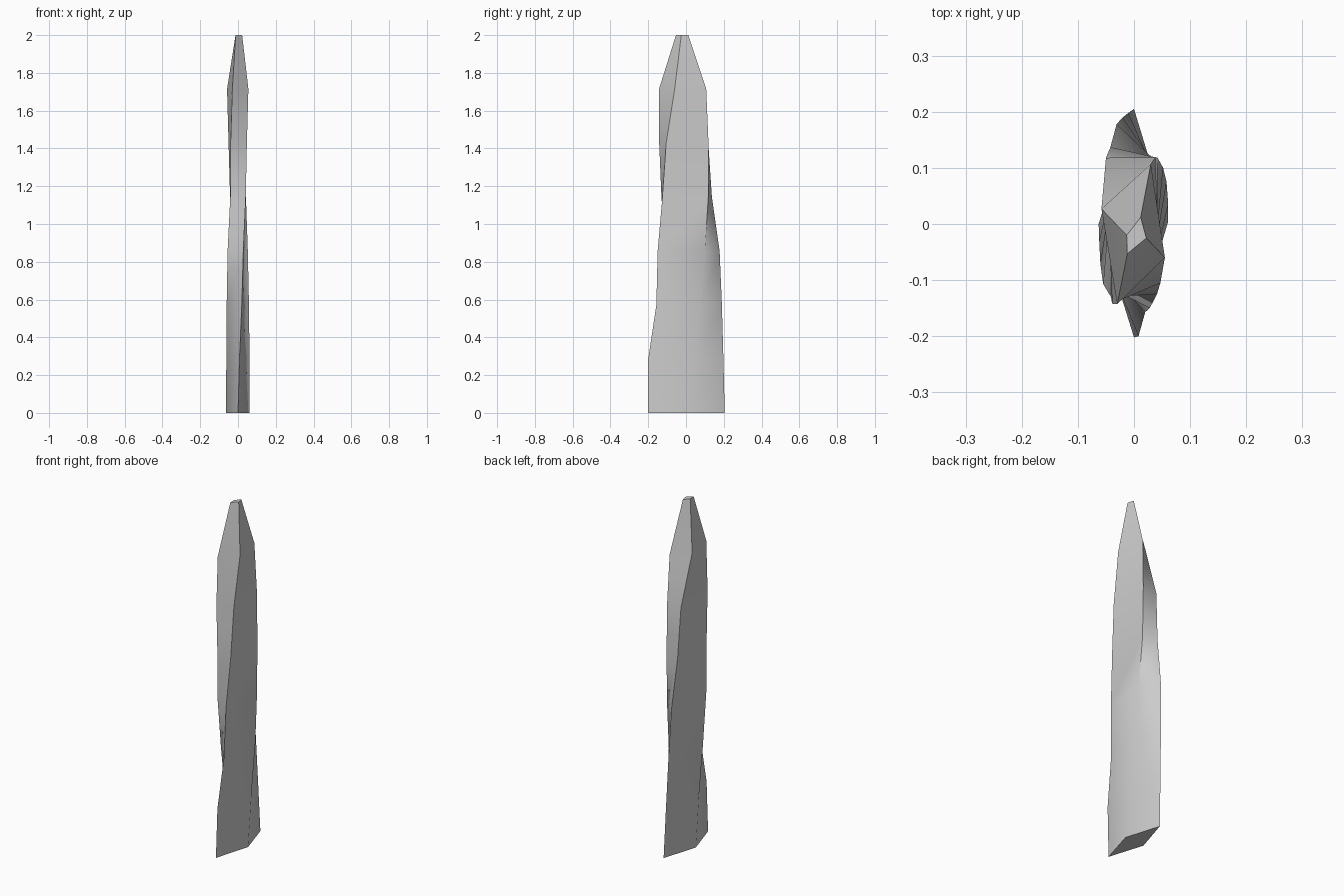
import bpy, bmesh, math

if "Cube" in bpy.data.objects:
    bpy.data.objects.remove(bpy.data.objects["Cube"])

# Four-sided cross-sections that twist around an oval as they rise:
# front, right, back and left corner (x, y) at each of eight even levels
SECTIONS = [
    [(0.00, -0.202), (0.061, 0.005), (0.00, 0.205), (-0.063, 0.00)],
    [(0.008, -0.20), (0.061, 0.035), (-0.01, 0.198), (-0.062, -0.03)],
    [(0.02, -0.157), (0.058, 0.075), (-0.02, 0.19), (-0.060, -0.07)],
    [(0.028, -0.15), (0.052, 0.10), (-0.031, 0.178), (-0.055, -0.107)],
    [(0.041, -0.125), (0.042, 0.118), (-0.042, 0.137), (-0.041, -0.13)],
    [(0.047, -0.105), (0.038, 0.119), (-0.05, 0.118), (-0.039, -0.142)],
    [(0.055, -0.06), (0.030, 0.107), (-0.058, 0.027), (-0.030, -0.143)],
    [(0.022, -0.025), (0.012, 0.012), (-0.013, -0.02), (-0.012, -0.053)],
]
HEIGHT = 2.0

# Loft the twisted blade
bm = bmesh.new()
top = len(SECTIONS) - 1
rings = [[bm.verts.new((x, y, HEIGHT * k / top)) for x, y in sec]
         for k, sec in enumerate(SECTIONS)]
for low, high in zip(rings, rings[1:]):
    for i in range(4):
        j = (i + 1) % 4
        bm.faces.new((low[i], low[j], high[j], high[i]))

# Base and tip caps
bm.faces.new(rings[0][::-1])
bm.faces.new(rings[-1])
bmesh.ops.recalc_face_normals(bm, faces=bm.faces)

mesh = bpy.data.meshes.new("twisted_blade")
bm.to_mesh(mesh)
bm.free()
blade = bpy.data.objects.new("twisted_blade", mesh)
bpy.context.collection.objects.link(blade)

# Soft flanks, crisp ridges
bpy.context.view_layer.objects.active = blade
blade.select_set(True)
bpy.ops.object.shade_smooth_by_angle(angle=math.radians(50))
